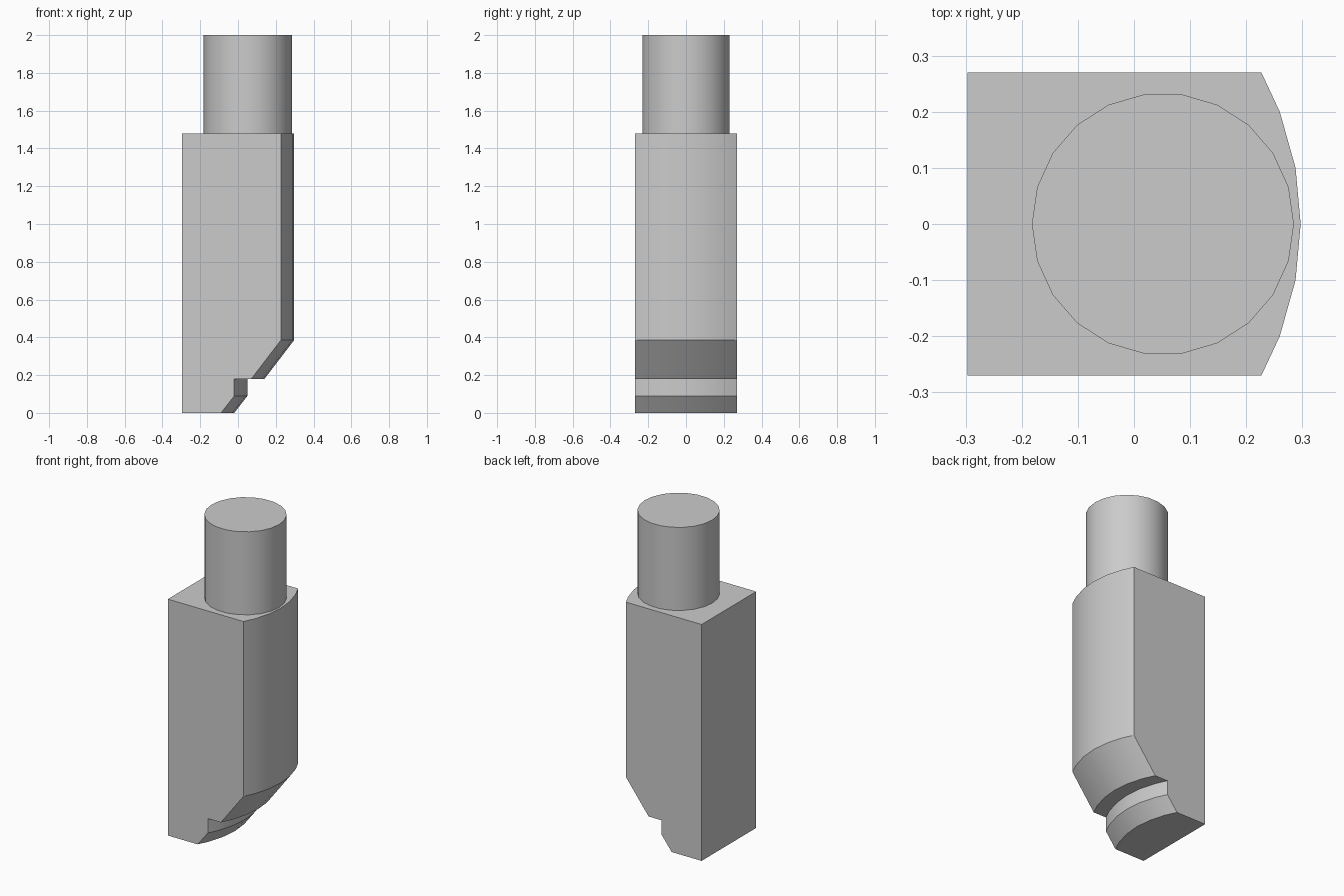
import bpy, bmesh, math

cube = bpy.data.objects.get("Cube")
if cube:
    bpy.data.objects.remove(cube, do_unlink=True)

# Plain grey metal
GREY = (0.6, 0.6, 0.6, 1)
steel = bpy.data.materials.new("grey_steel")
steel.use_nodes = True
steel.diffuse_color = GREY
steel.node_tree.nodes["Principled BSDF"].inputs["Base Color"].default_value = GREY

BACK, HALF, RADIUS = -0.297, 0.27, 0.556


def finish(obj):
    obj.data.materials.append(steel)
    bpy.ops.object.select_all(action="DESELECT")
    obj.select_set(True)
    bpy.context.view_layer.objects.active = obj
    bpy.ops.object.shade_smooth_by_angle(angle=math.radians(25))


def section(apex):
    """Flat-backed outline with a curved nose reaching x = apex."""
    ys = (-HALF, -0.2, -0.1, 0, 0.1, 0.2, HALF)
    nose = [(apex - RADIUS + math.sqrt(RADIUS**2 - y * y), y) for y in ys]
    return [(BACK, -HALF)] + nose + [(BACK, HALF)]


# Punch body: one outline lofted up through the stepped nose heights
levels = [(0, -0.02), (0.09, 0.05), (0.18, 0.05), (0.18, 0.14),
          (0.385, 0.297), (1.48, 0.297)]
bm = bmesh.new()
rings = [[bm.verts.new((x, y, z)) for x, y in section(apex)] for z, apex in levels]
for low, high in zip(rings, rings[1:]):
    for i in range(len(low)):
        j = (i + 1) % len(low)
        if low[0].co.z == high[0].co.z and i in (0, len(low) - 2, len(low) - 1):
            continue  # the ledge is only under the nose
        bm.faces.new((low[i], low[j], high[j], high[i]))
bm.faces.new(rings[0][::-1])
bm.faces.new(rings[-1])
# Close the ledge sides by sharing the coincident back corners
bmesh.ops.remove_doubles(bm, verts=bm.verts[:], dist=0.0001)
# Ledge ends lie in the side planes, so no extra faces are needed
bmesh.ops.recalc_face_normals(bm, faces=bm.faces[:])
mesh = bpy.data.meshes.new("body")
bm.to_mesh(mesh)
bm.free()
body = bpy.data.objects.new("body", mesh)
bpy.context.collection.objects.link(body)
finish(body)

# Round shank on top
bpy.ops.mesh.primitive_cylinder_add(vertices=22, radius=0.2335, depth=0.52,
                                    location=(0.0515, 0, 1.74),
                                    rotation=(0, 0, math.pi / 2))
shank = bpy.context.object
shank.name = "shank"
finish(shank)
